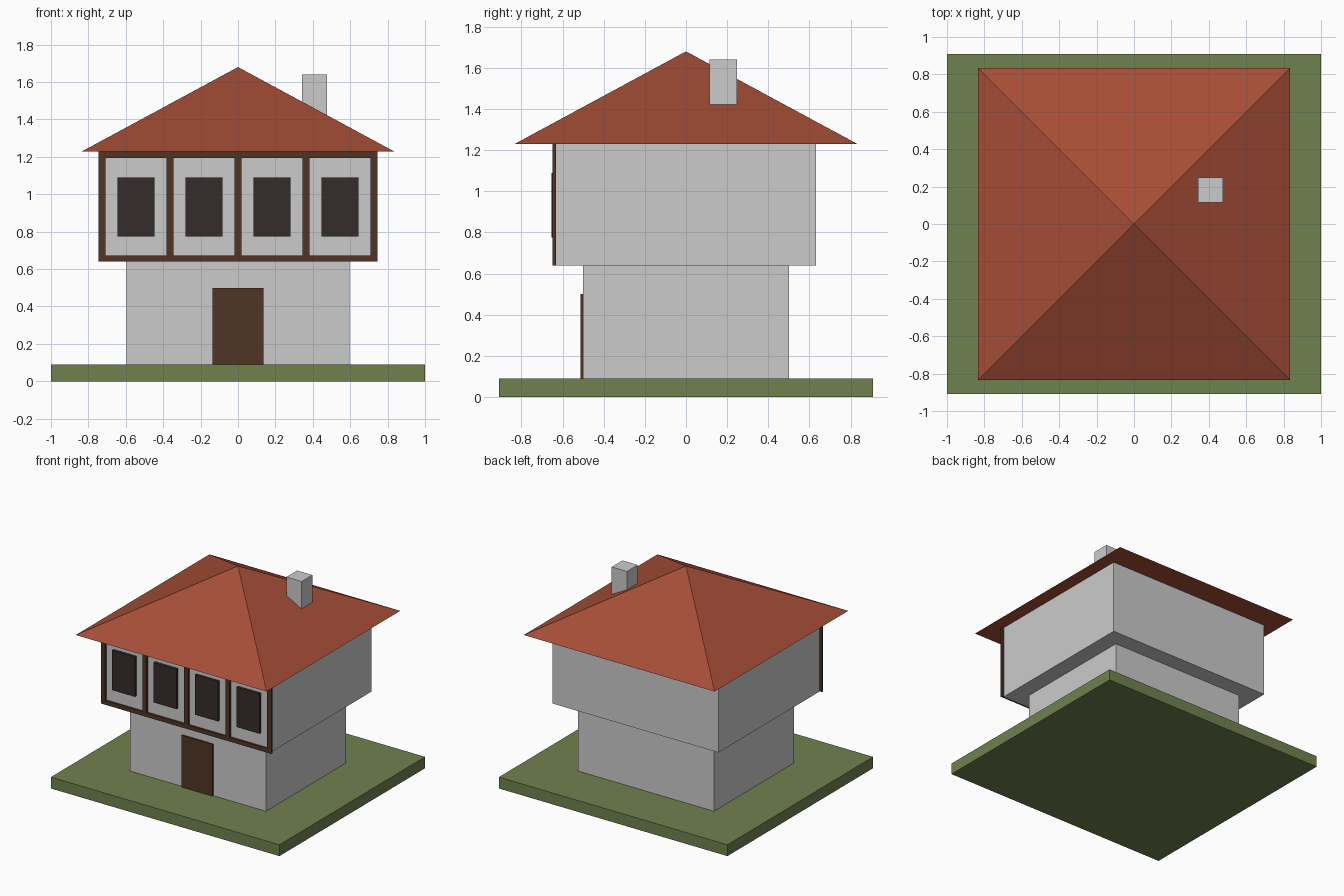
import bpy

if "Cube" in bpy.data.objects:
    bpy.data.objects.remove(bpy.data.objects["Cube"])


def material(name, rgb):
    m = bpy.data.materials.new(name)
    m.diffuse_color = (*rgb, 1)
    m.use_nodes = True
    m.node_tree.nodes["Principled BSDF"].inputs["Base Color"].default_value = m.diffuse_color
    return m


GRASS = material("grass", (0.16, 0.22, 0.08))
TILE = material("roof_tile", (0.38, 0.075, 0.037))
WOOD = material("wood", (0.08, 0.035, 0.018))
GLASS = material("dark_glass", (0.036, 0.025, 0.023))


def box(name, x, y, z, mat=None):
    """Box spanning the (min, max) pairs x, y and z."""
    bpy.ops.mesh.primitive_cube_add(size=1, location=[sum(r) / 2 for r in (x, y, z)])
    ob = bpy.context.object
    ob.name = name
    ob.scale = [r[1] - r[0] for r in (x, y, z)]
    bpy.ops.object.transform_apply(location=False, rotation=False, scale=True)
    if mat:
        ob.data.materials.append(mat)
    return ob


# Ground slab and the two storeys, the upper one overhanging
FLOOR, JETTY, EAVE, APEX = 0.09, 0.64, 1.229, 1.68
HALF_W, FRONT = 0.727, -0.633
box("ground_slab", (-1, 1), (-0.91, 0.91), (0, FLOOR), GRASS)
box("lower_storey", (-0.595, 0.595), (-0.5, 0.5), (FLOOR, JETTY))
box("upper_storey", (-HALF_W, HALF_W), (FRONT, -FRONT), (JETTY, EAVE))
box("door", (-0.136, 0.136), (-0.512, -0.498), (FLOOR, 0.5), WOOD)

# Timber frame on the front: posts at the bay edges, rails top and bottom
BAYS, T = 4, 0.036
bay = 2 * HALF_W / BAYS
frame_y = (FRONT - 0.015, FRONT)
for i in range(BAYS + 1):
    x = -HALF_W + i * bay
    box(f"post_{i + 1}", (x - T / 2, x + T / 2), frame_y, (JETTY, EAVE), WOOD)
for i in range(BAYS):
    x0 = -HALF_W + i * bay + T / 2
    x1 = x0 + bay - T
    box(f"bottom_rail_{i + 1}", (x0, x1), frame_y, (JETTY, JETTY + T - 0.003), WOOD)
    box(f"top_rail_{i + 1}", (x0, x1), frame_y, (EAVE - T, EAVE), WOOD)
    # One window centred in each bay
    c = (x0 + x1) / 2
    box(f"window_{i + 1}", (c - 0.1, c + 0.1), (FRONT - 0.021, FRONT + 0.002), (0.775, 1.09), GLASS)

# Pyramid roof: a closed box with its top face merged to a point
R = 0.835
mesh = bpy.data.meshes.new("roof")
corners = [(-R, -R, EAVE), (R, -R, EAVE), (R, R, EAVE), (-R, R, EAVE)]
sides = [(i, (i + 1) % 4, 4) for i in range(4)]
mesh.from_pydata(corners + [(0, 0, APEX)], [], sides + [(3, 2, 1, 0)])
mesh.materials.append(TILE)
roof = bpy.data.objects.new("roof", mesh)
bpy.context.collection.objects.link(roof)

# Chimney set into the right slope
box("chimney", (0.342, 0.476), (0.115, 0.249), (1.36, 1.64))
